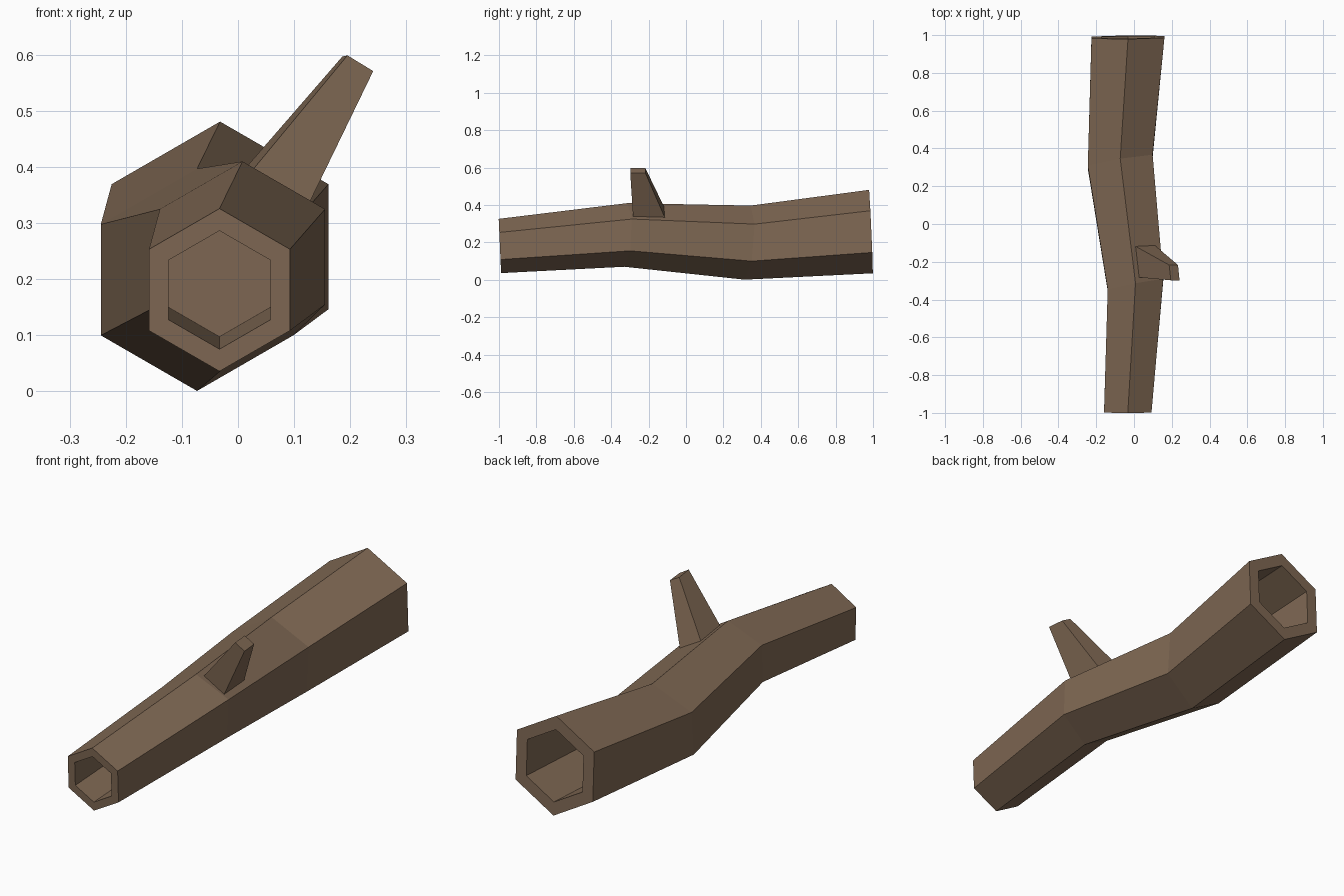
import bpy, bmesh, math
from mathutils import Vector

cube = bpy.data.objects.get("Cube")
if cube:
    bpy.data.objects.remove(cube, do_unlink=True)

bark = bpy.data.materials.new("brown_bark")
bark.use_nodes = True
bark.diffuse_color = (0.215, 0.14, 0.088, 1)
bark.node_tree.nodes["Principled BSDF"].inputs["Base Color"].default_value = bark.diffuse_color


def hexagon(centre, radius, turn, tilt):
    """Six-sided loop standing on a corner, sheared in y by its x and z offsets."""
    loop = []
    for i in range(6):
        a = math.radians(60 * i + 90)
        x, z = radius * math.cos(a), radius * math.sin(a)
        loop.append(Vector(centre) + Vector((x, turn * x + tilt * z, z)))
    return loop


def loft(name, loops):
    """Skin consecutive loops with quads and cap both ends."""
    bm = bmesh.new()
    rings = [[bm.verts.new(p) for p in loop] for loop in loops]
    for a, b in zip(rings, rings[1:]):
        n = len(a)
        for i in range(n):
            j = (i + 1) % n
            bm.faces.new((a[i], a[j], b[j], b[i]))
    bm.faces.new(rings[0])
    bm.faces.new(rings[-1][::-1])
    bmesh.ops.recalc_face_normals(bm, faces=bm.faces)
    mesh = bpy.data.meshes.new(name)
    bm.to_mesh(mesh)
    bm.free()
    mesh.materials.append(bark)
    obj = bpy.data.objects.new(name, mesh)
    bpy.context.collection.objects.link(obj)
    return obj


# Crooked trunk: centre, radius, sideways turn, tilt
sections = [
    ((-0.033, -0.995, 0.181), 0.145, 0.0, -0.045),
    ((0.008, -0.322, 0.240), 0.170, 0.19, 0.05),
    ((-0.073, 0.330, 0.199), 0.198, 0.17, 0.08),
    ((-0.032, 0.989, 0.258), 0.223, 0.01, -0.045),
]
trunk = [hexagon(*s) for s in sections]


# Hollow at each end: an inset rim and a floor sunk along the log
def hollow(section, depth, rise):
    centre, radius, turn, tilt = section
    rim = hexagon(centre, radius * 0.727, turn, tilt)
    floor = [p + Vector((0, depth, rise)) for p in rim]
    return rim, floor


front_rim, front_floor = hollow(sections[0], 0.4, 0.022)
back_rim, back_floor = hollow(sections[-1], -0.4, -0.02)
loft("hollow_log", [front_floor, front_rim, *trunk, back_rim, back_floor])

# Tapered branch stub, its base sunk slightly into the bark
base = [Vector(p) for p in ((0.008, -0.118, 0.392), (0.11, -0.113, 0.333),
                            (0.128, -0.283, 0.338), (0.027, -0.283, 0.396))]
tip = [Vector(p) for p in ((0.186, -0.217, 0.597), (0.233, -0.217, 0.571),
                           (0.241, -0.298, 0.571), (0.195, -0.298, 0.599))]
sunk = [b + (b - t) * 0.1 for b, t in zip(base, tip)]
loft("branch_stub", [sunk, tip])
